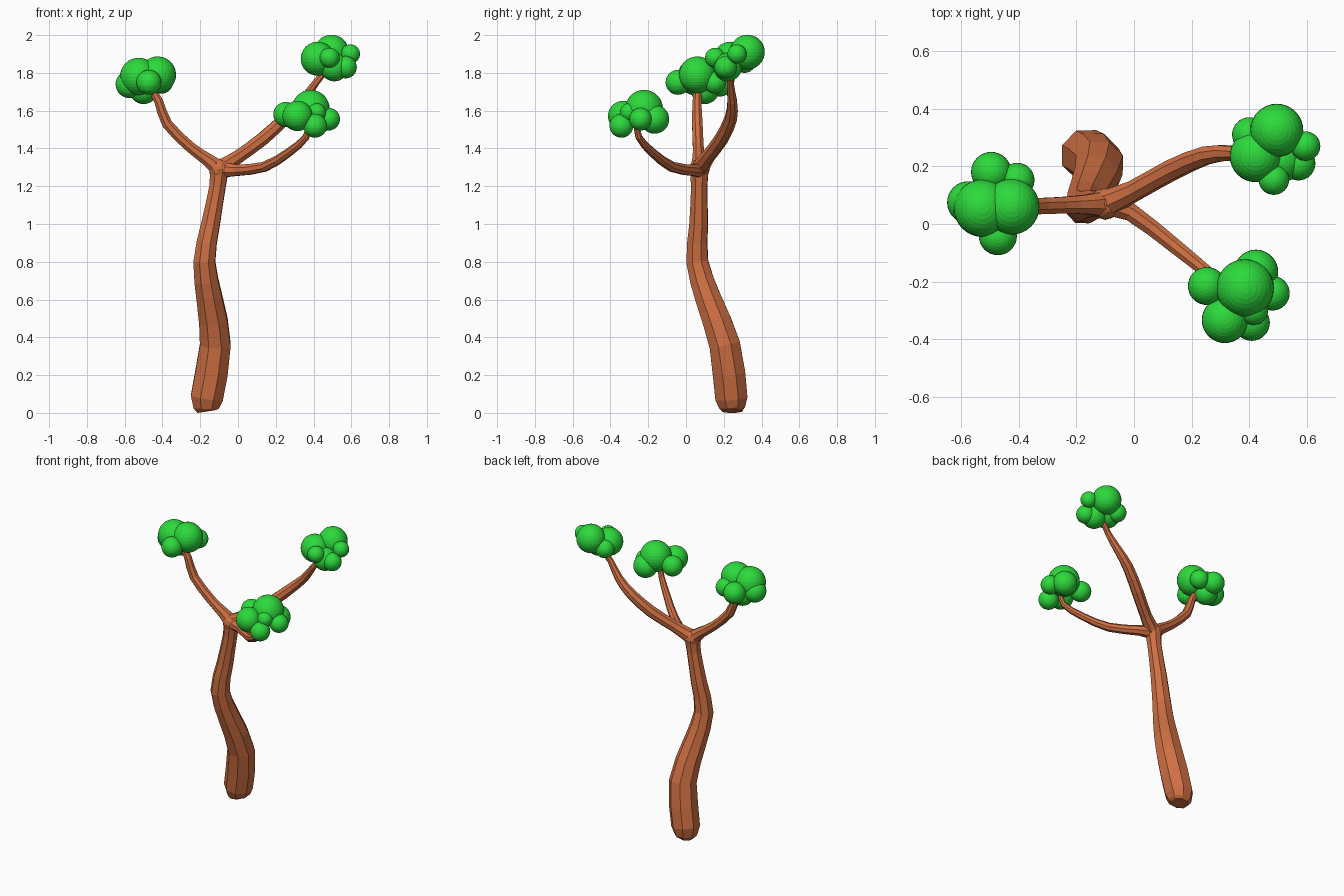
import bpy, bmesh, math
from mathutils import Vector


def material(name, color):
    m = bpy.data.materials.new(name)
    m.diffuse_color = color
    return m


bark = material("bark", (0.62, 0.16, 0.055, 1))
leaf = material("leaf_green", (0.026, 0.70, 0.045, 1))


def finish(bm, name, mat):
    bmesh.ops.recalc_face_normals(bm, faces=bm.faces)
    me = bpy.data.meshes.new(name)
    bm.to_mesh(me)
    bm.free()
    me.materials.append(mat)
    ob = bpy.data.objects.new(name, me)
    bpy.context.collection.objects.link(ob)
    return ob


def smooth_path(pts):
    """Insert one Catmull-Rom midpoint in every span of (x, y, z, r) points."""
    p = [Vector(q) for q in pts]
    out = []
    for i in range(len(p) - 1):
        a, d = p[max(i - 1, 0)], p[min(i + 2, len(p) - 1)]
        out += [p[i], (9 * (p[i] + p[i + 1]) - a - d) / 16]
    return out + [p[-1]]


def limb(name, pts, sides=8):
    """Eight-sided tapering tube along a path."""
    path = smooth_path(pts)
    pos = [q.to_3d() for q in path]
    bm = bmesh.new()
    rings = []
    u = None
    for i, q in enumerate(path):
        t = (pos[min(i + 1, len(pos) - 1)] - pos[max(i - 1, 0)]).normalized()
        if u is None:
            u = Vector((1, 0, 0)) if abs(t.x) < 0.7 else Vector((0, 1, 0))
        u = (u - t * u.dot(t)).normalized()
        v = t.cross(u)
        ring = []
        for k in range(sides):
            a = 2 * math.pi * (k + 0.5) / sides
            ring.append(bm.verts.new(pos[i] + q[3] * (u * math.cos(a) + v * math.sin(a))))
        rings.append(ring)
    for r0, r1 in zip(rings, rings[1:]):
        for k in range(sides):
            n = (k + 1) % sides
            bm.faces.new((r0[k], r0[n], r1[n], r1[k]))
    bm.faces.new(rings[0])
    bm.faces.new(rings[-1])
    return finish(bm, name, bark)


def foliage(name, balls):
    """Cluster of overlapping spheres given as (x, y, z, r)."""
    bm = bmesh.new()
    for x, y, z, r in balls:
        new = bmesh.ops.create_uvsphere(bm, u_segments=32, v_segments=16, radius=r)
        bmesh.ops.translate(bm, verts=new["verts"], vec=(x, y, z))
    return finish(bm, name, leaf)


# Trunk with rounded foot
limb("trunk", [(-0.165, 0.245, 0.008, 0.055), (-0.165, 0.24, 0.08, 0.092),
               (-0.12, 0.205, 0.36, 0.088), (-0.15, 0.12, 0.6, 0.074),
               (-0.178, 0.06, 0.8, 0.062), (-0.145, 0.067, 1.0, 0.053),
               (-0.108, 0.07, 1.2, 0.046), (-0.1, 0.07, 1.29, 0.055)])

# Fork where the branches meet
bm = bmesh.new()
bmesh.ops.create_icosphere(bm, subdivisions=2, radius=0.056)
bmesh.ops.translate(bm, verts=bm.verts, vec=(-0.1, 0.07, 1.29))
finish(bm, "fork", bark)

# Branches
limb("left_branch", [(-0.1, 0.07, 1.29, 0.05), (-0.16, 0.068, 1.34, 0.037),
                     (-0.25, 0.065, 1.405, 0.031), (-0.375, 0.06, 1.53, 0.03),
                     (-0.42, 0.058, 1.65, 0.025), (-0.47, 0.065, 1.73, 0.02)])
limb("back_right_branch", [(-0.1, 0.07, 1.29, 0.05), (0.0, 0.115, 1.355, 0.038),
                           (0.13, 0.187, 1.45, 0.038), (0.25, 0.238, 1.56, 0.034),
                           (0.34, 0.245, 1.65, 0.027), (0.41, 0.235, 1.745, 0.02),
                           (0.47, 0.25, 1.82, 0.018)])
limb("front_right_branch", [(-0.1, 0.07, 1.29, 0.048), (-0.01, 0.04, 1.285, 0.033),
                            (0.14, -0.075, 1.303, 0.028), (0.27, -0.18, 1.38, 0.023),
                            (0.36, -0.25, 1.46, 0.019), (0.38, -0.26, 1.54, 0.016)])

# Foliage clusters
foliage("left_foliage", [(-0.425, 0.06, 1.79, 0.097), (-0.525, 0.055, 1.78, 0.10),
                         (-0.575, 0.075, 1.74, 0.073), (-0.495, 0.18, 1.745, 0.07),
                         (-0.405, 0.152, 1.75, 0.06), (-0.472, -0.042, 1.75, 0.066),
                         (-0.5, 0.1, 1.71, 0.075)])
foliage("back_right_foliage", [(0.495, 0.325, 1.91, 0.092), (0.595, 0.27, 1.9, 0.051),
                               (0.422, 0.235, 1.875, 0.09), (0.4, 0.31, 1.86, 0.06),
                               (0.51, 0.22, 1.83, 0.075), (0.57, 0.21, 1.83, 0.059),
                               (0.485, 0.154, 1.88, 0.053)])
foliage("front_right_foliage", [(0.385, -0.222, 1.61, 0.10), (0.253, -0.215, 1.58, 0.066),
                                (0.315, -0.333, 1.572, 0.08), (0.408, -0.342, 1.52, 0.063),
                                (0.48, -0.24, 1.555, 0.06), (0.423, -0.166, 1.555, 0.077),
                                (0.415, -0.3, 1.59, 0.05)])
